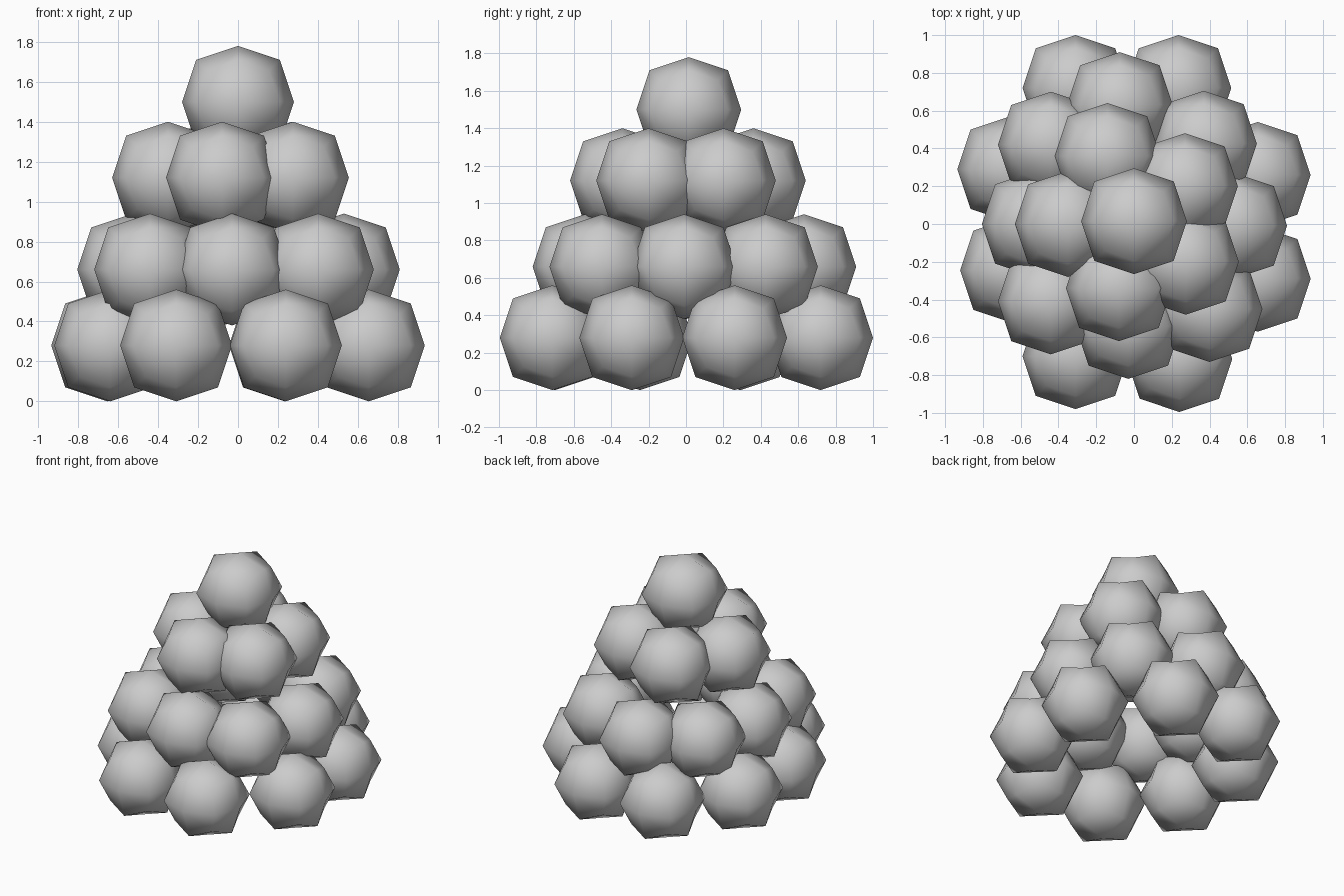
import bpy

if "Cube" in bpy.data.objects:
    bpy.data.objects.remove(bpy.data.objects["Cube"])

R = 0.28  # half size of one ball

# Rings of balls from bottom to top: name, centre height, (x, y) of each ball
rings = [
    ("bottom_ring_ball", 0.28, [(-0.31, 0.72), (0.235, 0.72), (0.655, 0.26), (0.655, -0.29),
                                (0.24, -0.715), (-0.31, -0.70), (-0.64, -0.245), (-0.655, 0.29)]),
    ("second_ring_ball", 0.66, [(-0.44, -0.41), (-0.03, -0.54), (0.40, -0.45), (0.53, -0.01),
                                (0.37, 0.425), (-0.075, 0.63), (-0.44, 0.42), (-0.525, 0.0)]),
    ("third_ring_ball", 1.12, [(-0.14, 0.36), (0.27, 0.20), (0.275, -0.20),
                               (-0.08, -0.34), (-0.35, 0.0)]),
    ("top_ball", 1.50, [(0.0, 0.015)]),
]


def ball(name, x, y, z):
    # Low-poly ball: a cube rounded by one subdivision step
    bpy.ops.mesh.primitive_cube_add(size=2 * R, location=(x, y, z))
    ob = bpy.context.object
    ob.name = name
    sub = ob.modifiers.new("round", 'SUBSURF')
    sub.levels = sub.render_levels = 1
    sub.use_limit_surface = False
    bpy.ops.object.shade_smooth()


for name, z, spots in rings:
    for i, (x, y) in enumerate(spots):
        ball(f"{name}_{i + 1}", x, y, z)
